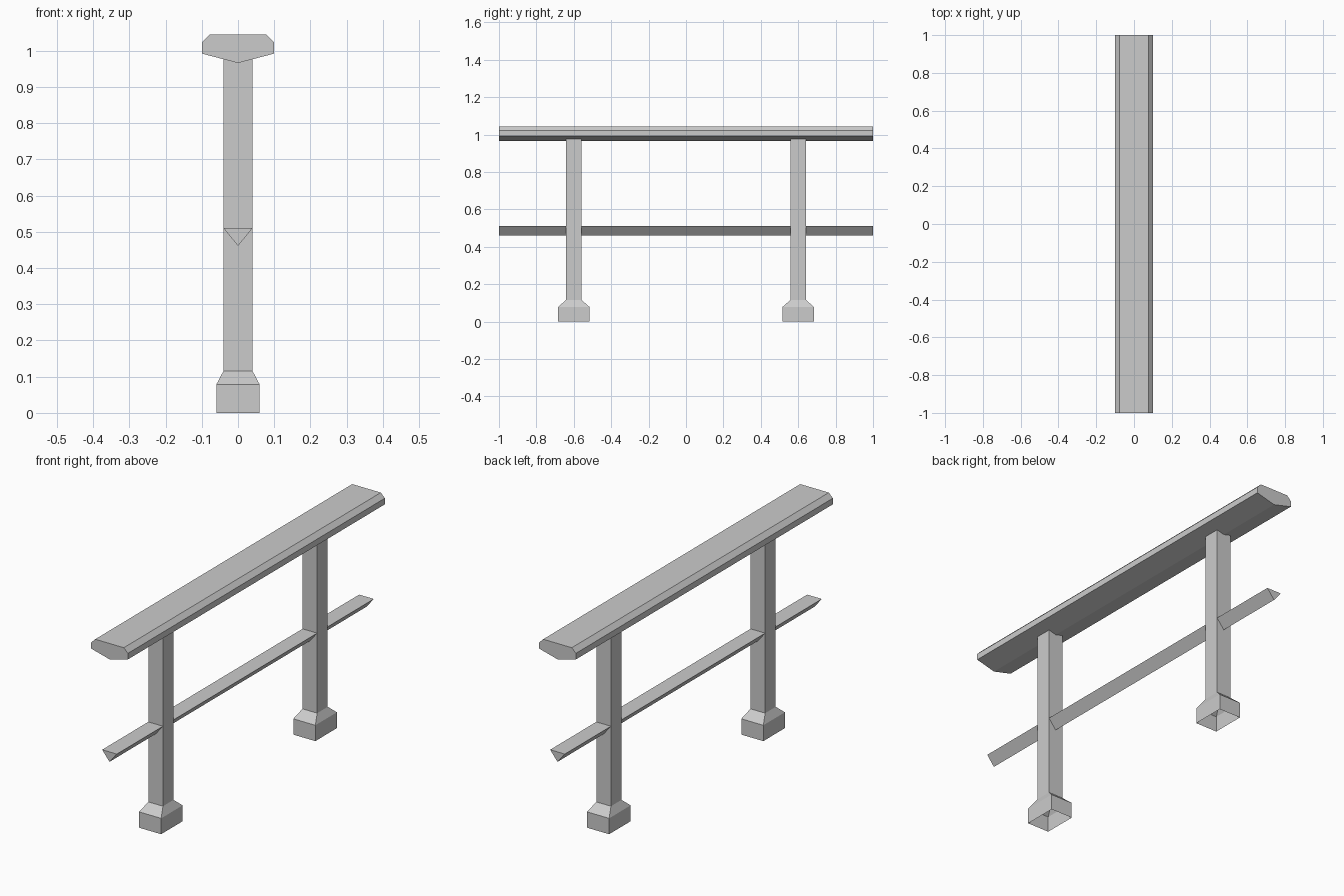
import bpy

if "Cube" in bpy.data.objects:
    bpy.data.objects.remove(bpy.data.objects["Cube"])


def make_object(name, verts, faces):
    mesh = bpy.data.meshes.new(name)
    mesh.from_pydata(verts, [], faces)
    mesh.update()
    obj = bpy.data.objects.new(name, mesh)
    bpy.context.collection.objects.link(obj)
    return obj


def rail(name, profile):
    """Extrude a counter-clockwise (x, z) profile along y, with end caps."""
    n = len(profile)
    verts = [(x, y, z) for y in (-1, 1) for x, z in profile]
    faces = [(i, i + n, (i + 1) % n + n, (i + 1) % n) for i in range(n)]
    faces += [tuple(range(n)), tuple(reversed(range(n, 2 * n)))]
    return make_object(name, verts, faces)


def post(name, y0, sections):
    """Stack rectangular (half x, half y, z) sections into an open hollow shell."""
    corners = [(-1, -1), (1, -1), (1, 1), (-1, 1)]
    verts = [(sx * hx, y0 + sy * hy, z) for hx, hy, z in sections for sx, sy in corners]
    faces = []
    for k in range(len(sections) - 1):
        for i in range(4):
            j = (i + 1) % 4
            faces.append((4 * k + i, 4 * k + j, 4 * k + 4 + j, 4 * k + 4 + i))
    return make_object(name, verts, faces)


# Chamfered handrail with a shallow V underside
rail("top_handrail", [(0, 0.966), (0.1, 0.992), (0.1, 1.022), (0.078, 1.044),
                      (-0.078, 1.044), (-0.1, 1.022), (-0.1, 0.992)])

# Triangular middle rail
rail("middle_rail", [(0, 0.461), (0.04, 0.51), (-0.04, 0.51)])

# Posts with flared feet, open underneath
sections = [(0.06, 0.084, 0), (0.06, 0.084, 0.078), (0.04, 0.041, 0.116), (0.04, 0.041, 0.977)]
for label, y in (("front_post", -0.6), ("back_post", 0.6)):
    post(label, y, sections)
